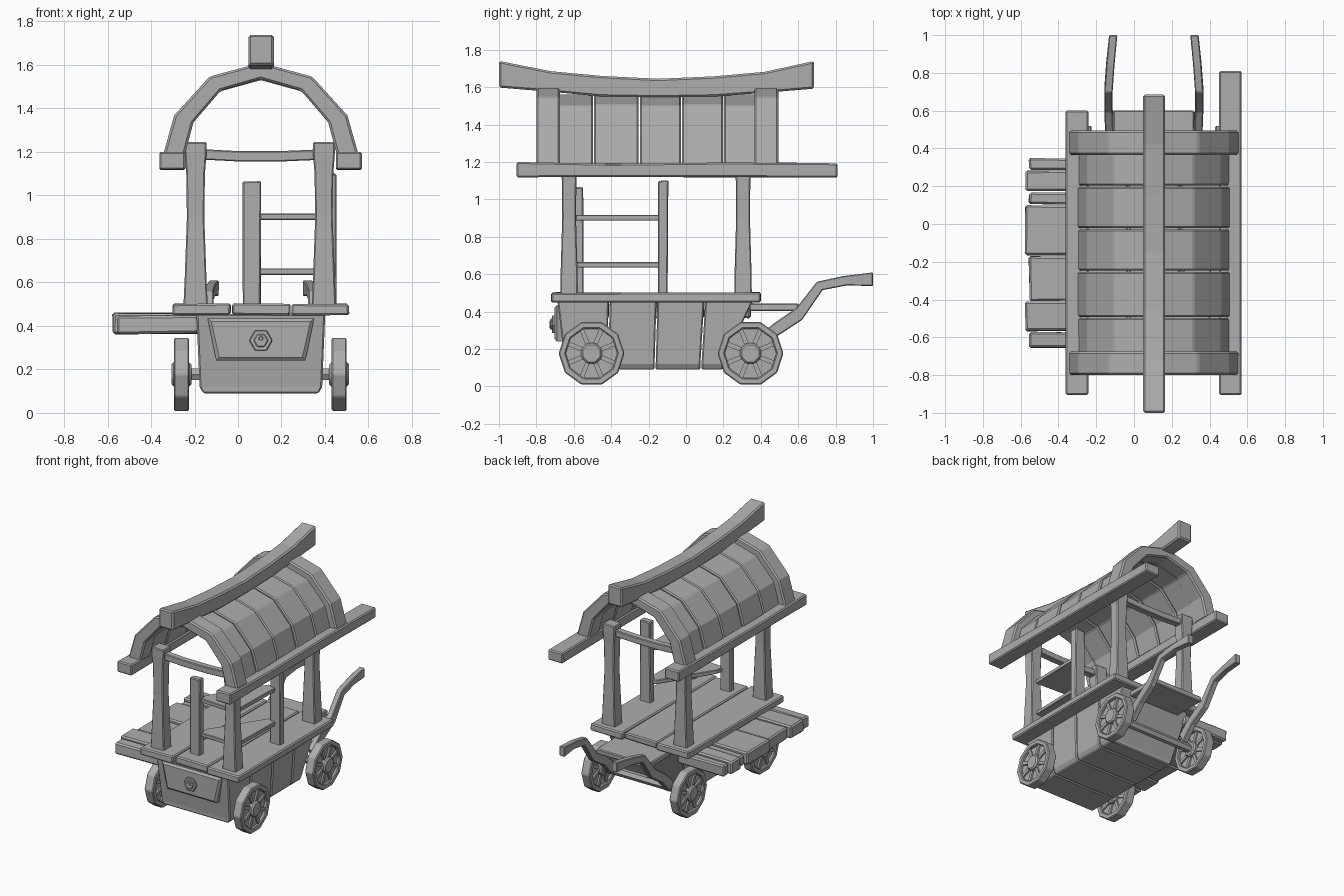
import bpy, bmesh, math, random
from mathutils import Vector

random.seed(4)
old = bpy.data.objects.get("Cube")
if old:
    bpy.data.objects.remove(old, do_unlink=True)

grey = bpy.data.materials.new("weathered grey")
grey.use_nodes = True
TONE = (0.42, 0.42, 0.42, 1)
grey.diffuse_color = TONE
grey.node_tree.nodes["Principled BSDF"].inputs["Base Color"].default_value = TONE
CX = 0.105  # centre line of the cart


def finish(name, bm, bevel=0.0):
    bmesh.ops.recalc_face_normals(bm, faces=bm.faces)
    me = bpy.data.meshes.new(name)
    bm.to_mesh(me)
    bm.free()
    me.materials.append(grey)
    ob = bpy.data.objects.new(name, me)
    bpy.context.collection.objects.link(ob)
    if bevel:
        mod = ob.modifiers.new("worn edges", "BEVEL")
        mod.width = bevel
        mod.segments = 1
        mod.limit_method = "ANGLE"
    return ob


def loft(name, rings, bevel=0.0, closed=False):
    """Skin a list of equal rings of points, capped unless closed."""
    bm = bmesh.new()
    vs = [[bm.verts.new(p) for p in r] for r in rings]
    n = len(rings[0])
    pairs = list(zip(vs, vs[1:])) + ([(vs[-1], vs[0])] if closed else [])
    for a, b in pairs:
        for i in range(n):
            j = (i + 1) % n
            bm.faces.new((a[i], a[j], b[j], b[i]))
    if not closed:
        bm.faces.new(vs[0])
        bm.faces.new(vs[-1])
    return finish(name, bm, bevel)


def box(name, x0, x1, y0, y1, z0, z1, bevel=0.008, wear=0.0):
    def w():
        return random.uniform(-wear, wear)
    rings = [[(x + w(), y + w(), z + w()) for x, y in
              ((x0, y0), (x1, y0), (x1, y1), (x0, y1))] for z in (z0, z1)]
    return loft(name, rings, bevel)


def beam_y(name, x0, x1, stations, bevel=0.008):
    """Beam along y; stations are (y, bottom, top)."""
    return loft(name, [[(x0, y, b), (x1, y, b), (x1, y, t), (x0, y, t)]
                       for y, b, t in stations], bevel)


def disc(name, x0, x1, y, z, r, sides, bevel=0.0, inner=0.0):
    """Polygonal disc or ring around the x axis."""
    def ring(x, rad):
        return [(x, y + rad * math.sin((i + .5) * math.tau / sides),
                 z + rad * math.cos((i + .5) * math.tau / sides)) for i in range(sides)]
    if inner:
        return loft(name, [ring(x0, r), ring(x1, r), ring(x1, inner), ring(x0, inner)],
                    bevel, True)
    return loft(name, [ring(x0, r), ring(x1, r)], bevel)


# Cart body: four slatted sections, the last one sloping up to the back
seams_top = [-0.69, -0.41, -0.155, 0.1, 0.36]
seams_low = [-0.65, -0.42, -0.165, 0.08, 0.2]
for i in range(4):
    rings = []
    for z, hw, s in ((0.09, 0.265, seams_low), (0.12, 0.282, seams_low), (0.455, 0.296, seams_top)):
        a, b = s[i] + 0.003, s[i + 1] - 0.003
        rings.append([(CX - hw, a, z), (CX + hw, a, z), (CX + hw, b, z), (CX - hw, b, z)])
    loft(f"body_section_{i}", rings, 0.007)

# Deck boards
for i, (a, b, f, r) in enumerate(((-0.3, -0.035, -0.72, 0.4), (-0.028, 0.24, -0.7, 0.38),
                                  (0.247, 0.51, -0.72, 0.4))):
    box(f"deck_board_{i}", a, b, f, r, 0.45, 0.502, 0.008, 0.003)

# Drawer front and lock
loft("drawer_front", [[(CX - w * s, y, zb), (CX + w * s, y, zb),
                       (CX + 0.245 * s, y, zt), (CX - 0.245 * s, y, zt)]
                      for y, s, w, zb, zt in ((-0.66, 1, .205, .24, .435),
                                              (-0.69, 1, .205, .24, .435),
                                              (-0.703, .93, .205, .255, .42))])


def front_plate(name, r, sides, y0, y1, z):
    return loft(name, [[(CX + r * math.cos((i + .0) * math.tau / sides), y,
                         z + r * math.sin(i * math.tau / sides)) for i in range(sides)]
                       for y in (y0, y1)], 0.004)


front_plate("lock_plate", 0.054, 6, -0.66, -0.716, 0.333)
front_plate("lock_boss", 0.034, 6, -0.7, -0.726, 0.333)
front_plate("keyhole_top", 0.012, 8, -0.72, -0.73, 0.342)
box("keyhole_slot", CX - 0.006, CX + 0.006, -0.729, -0.72, 0.312, 0.34, 0)

# Wheels: rim, recessed web, spokes and hub
for y in (-0.505, 0.345):
    end = "front" if y < 0 else "back"
    zc = 0.177
    disc(f"{end}_axle", -0.27, 0.48, y, zc, 0.03, 6)
    for side, xc in (("right", -0.26), ("left", 0.465)):
        nm = f"{end}_{side}_wheel"
        disc(nm + "_rim", xc - .035, xc + .035, y, zc, 0.176, 10, 0.006, 0.138)
        disc(nm + "_web", xc - .014, xc + .014, y, zc, 0.145, 10)
        disc(nm + "_hub", xc - .046, xc + .046, y, zc, 0.06, 8, 0.01)
        for k in range(8):
            a = (k + .5) * math.tau / 8
            u, v = Vector((0, math.sin(a), math.cos(a))), Vector((0, math.cos(a), -math.sin(a)))
            c = Vector((xc, y, zc))
            loft(f"{nm}_spoke_{k}", [[c + u * d + v * (s * 0.012) + Vector((h * 0.026, 0, 0))
                                      for s, h in ((-1, -1), (1, -1), (1, 1), (-1, 1))]
                                     for d in (0.04, 0.145)])

# Pull handles and the back board between them
for side, m in (("right", -1), ("left", 1)):
    rings = []
    for (yt, zt), (yb, zb), off in (((.36, .24), (.4, .17), .235), ((.46, .33), (.49, .27), .235),
                                    ((.59, .42), (.62, .355), .24), ((.70, .56), (.73, .515), .24),
                                    ((.84, .59), (.86, .54), .23), ((1, .61), (1, .537), .215)):
        xa, xb = CX + m * (off - .022), CX + m * (off + .022)
        rings.append([(xa, yb, zb), (xb, yb, zb), (xb, yt, zt), (xa, yt, zt)])
    loft(f"{side}_handle", rings, 0.005)
box("back_board", -0.11, 0.32, 0.34, 0.6, 0.405, 0.442, 0.006, 0.003)

# Side counter made of cross planks
edges = [-0.66, -0.57, -0.41, -0.17, 0.1, 0.17, 0.285, 0.35]
for i, (a, b) in enumerate(zip(edges, edges[1:])):
    tip = -0.575 if i % 2 else -0.555
    box(f"counter_plank_{i}", tip, -0.17, a + .004, b - .004, 0.365, 0.448 + 0.012 * (i % 2),
        0.01, 0.004)

# Four corner posts, waisted in the middle, and the sagging tie beams
for end, yc in (("front", -0.625), ("back", 0.305)):
    for side, xc in (("right", -0.195), ("left", 0.395)):
        rings = []
        for z, hx, hy in ((0.49, .056, .047), (0.62, .05, .045), (0.9, .04, .037),
                          (1.1, .043, .039), (1.19, .05, .043), (1.245, .05, .043)):
            rings.append([(xc + sx * hx, yc + sy * hy, z)
                          for sx, sy in ((-1, -1), (1, -1), (1, 1), (-1, 1))])
        loft(f"{end}_{side}_post", rings, 0.006)
    loft(f"{end}_tie_beam", [[(x, yc - .025, z - .024), (x, yc + .025, z - .024),
                              (x, yc + .025, z + .024), (x, yc - .025, z + .024)]
                             for x, z in ((-.19, 1.19), (0, 1.18), (.2, 1.18), (.39, 1.188))], 0.005)

# Display shelves with their two short posts
box("short_post_front", 0.02, 0.105, -0.6, -0.55, 0.49, 1.063, 0.006, 0.003)
box("short_post_side", 0.365, 0.45, -0.15, -0.097, 0.49, 1.1, 0.006, 0.003)
for nm, z in (("lower_shelf", 0.635), ("upper_shelf", 0.887)):
    loft(nm, [[(0.08, -0.575, h), (0.4, -0.59, h), (0.41, -0.13, h), (0.34, -0.13, h),
               (0.1, -0.5, h)] for h in (z, z + 0.03)], 0.004)

# Eave beams
beam_y("right_eave_beam", -0.362, -0.242, [(-.905, 1.118, 1.2), (-.4, 1.12, 1.19), (.6, 1.116, 1.197)])
beam_y("left_eave_beam", 0.45, 0.57, [(-.905, 1.118, 1.2), (-.4, 1.12, 1.19), (.2, 1.12, 1.197),
                                      (.81, 1.116, 1.193)])

# Arched roof: panels between two thick ribs
ARCH = ((1, 0), (.885, .43), (.525, .85), (0, 1))


def arch(name, y0, y1, outer, inner, bevel):
    def curve(hw, h):
        half = [(hw * u, h * v) for u, v in ARCH]
        return half + [(-x, z) for x, z in half[-2::-1]]
    rings = []
    for (xo, zo), (xi, zi) in zip(curve(*outer), curve(*inner)):
        rings.append([(CX + xo, y0, 1.185 + zo), (CX + xo, y1, 1.185 + zo),
                      (CX + xi, y1, 1.185 + zi), (CX + xi, y0, 1.185 + zi)])
    return loft(name, rings, bevel)


arch("front_roof_rib", -0.8, -0.675, (.45, .425), (.35, .35), 0.01)
arch("back_roof_rib", 0.365, 0.495, (.45, .425), (.35, .35), 0.01)
cuts = [-0.7, -0.495, -0.25, -0.025, 0.2, 0.39]
for i, (a, b) in enumerate(zip(cuts, cuts[1:])):
    grow = 0.004 * (i % 2)
    arch(f"roof_panel_{i}", a + .003, b - .003, (.4 + grow, .375 + grow), (.357, .345), 0.008)

# Curved ridge beam
beam_y("ridge_beam", 0.048, 0.165, [(-1, 1.598, 1.74), (-.72, 1.575, 1.685), (-.45, 1.55, 1.66),
                                    (-.15, 1.545, 1.645), (.15, 1.55, 1.658), (.42, 1.57, 1.682),
                                    (.685, 1.592, 1.74)], 0.01)
